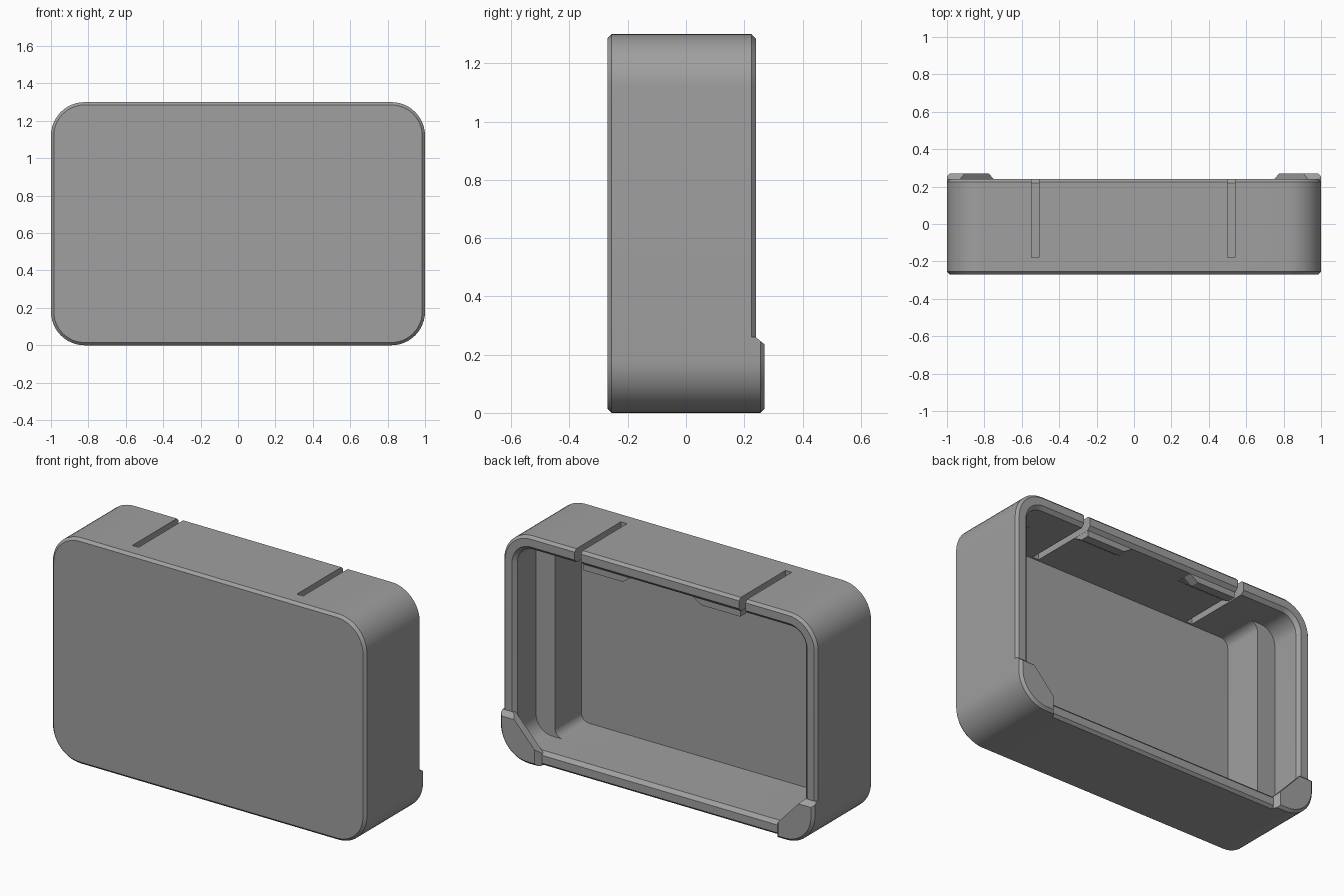
import bpy, bmesh, math

if "Cube" in bpy.data.objects:
    bpy.data.objects.remove(bpy.data.objects["Cube"])

grey = bpy.data.materials.new("mid_grey")
grey.diffuse_color = (0.35, 0.35, 0.35, 1)
grey.use_nodes = True
grey.node_tree.nodes["Principled BSDF"].inputs["Base Color"].default_value = grey.diffuse_color


def make_object(name, bm):
    bmesh.ops.recalc_face_normals(bm, faces=bm.faces)
    mesh = bpy.data.meshes.new(name)
    bm.to_mesh(mesh)
    bm.free()
    mesh.materials.append(grey)
    obj = bpy.data.objects.new(name, mesh)
    bpy.context.collection.objects.link(obj)
    return obj


def loft(name, rings):
    """Skin closed rings of equal point count and cap both ends."""
    bm = bmesh.new()
    loops = [[bm.verts.new(p) for p in ring] for ring in rings]
    n = len(loops[0])
    for a, b in zip(loops, loops[1:]):
        for i in range(n):
            j = (i + 1) % n
            bm.faces.new((a[i], a[j], b[j], b[i]))
    bm.faces.new(loops[0])
    bm.faces.new(loops[-1])
    return make_object(name, bm)


def rounded_rect(y, half_x, half_z, r, seg=12):
    pts = []
    for k, (sx, sz) in enumerate(((1, 1), (-1, 1), (-1, -1), (1, -1))):
        for i in range(seg + 1):
            a = math.pi / 2 * (k + i / seg)
            pts.append((sx * (half_x - r) + r * math.cos(a), y,
                        0.65 + sz * (half_z - r) + r * math.sin(a)))
    return pts


def box(name, x0, x1, y0, y1, z0, z1):
    return loft(name, [[(x0, y, z0), (x1, y, z0), (x1, y, z1), (x0, y, z1)]
                       for y in (y0, y1)])


def smooth(obj):
    bpy.ops.object.select_all(action='DESELECT')
    obj.select_set(True)
    bpy.context.view_layer.objects.active = obj
    bpy.ops.object.shade_smooth_by_angle(angle=math.radians(25))


# Hollow case: chamfered shell, rim, stepped cavity and inner floor
case = loft("case_shell", [
    rounded_rect(-0.27, 0.985, 0.635, 0.165),
    rounded_rect(-0.255, 1.0, 0.65, 0.18),
    rounded_rect(0.225, 1.0, 0.65, 0.18),
    rounded_rect(0.24, 0.985, 0.635, 0.165),
    rounded_rect(0.24, 0.94, 0.59, 0.12),
    rounded_rect(0.22, 0.92, 0.57, 0.10),
    rounded_rect(0.05, 0.92, 0.57, 0.10),
    rounded_rect(0.05, 0.80, 0.57, 0.05),
    rounded_rect(-0.19, 0.80, 0.57, 0.05),
])

# Slots through the top wall that free the middle flap
for x in (-0.527, 0.521):
    cutter = box("slot_cutter", x - 0.02, x + 0.02, -0.18, 0.4, 1.15, 1.4)
    cutter.hide_render = True
    cutter.hide_viewport = True
    mod = case.modifiers.new("slot", 'BOOLEAN')
    mod.operation = 'DIFFERENCE'
    mod.solver = 'EXACT'
    mod.object = cutter
smooth(case)


# Corner tabs behind the lower corners, with a diagonal inner edge
def tab_ring(side, y, r, end):
    pts = [(0.82 + r * math.sin(t), 0.18 - r * math.cos(t))
           for t in (math.pi / 2 * i / 12 for i in range(13))]
    edge = 0.18 - r
    pts += [(1 - edge, end), (0.67 + end, end),
            (1.01 - end, 0.33 - end), (1.01 - end, edge)]
    return [(side * x, y, z) for x, z in pts]


for side, label in ((-1, "left"), (1, "right")):
    smooth(loft(label + "_corner_tab", [
        tab_ring(side, 0.225, 0.18, 0.26),
        tab_ring(side, 0.24, 0.18, 0.26),
        tab_ring(side, 0.255, 0.18, 0.247),
        tab_ring(side, 0.27, 0.165, 0.235)]))
    # Tapered snap catch under the flap beside the slot
    loft(label + "_flap_catch", [
        [(side * x, y, z) for x, z in
         ((0.5, 1.23), (0.2, 1.23), (0.2, 1.219), (0.25, low), (0.5, low))]
        for y, low in ((0.12, 1.215), (0.17, 1.185), (0.22, 1.185))])
